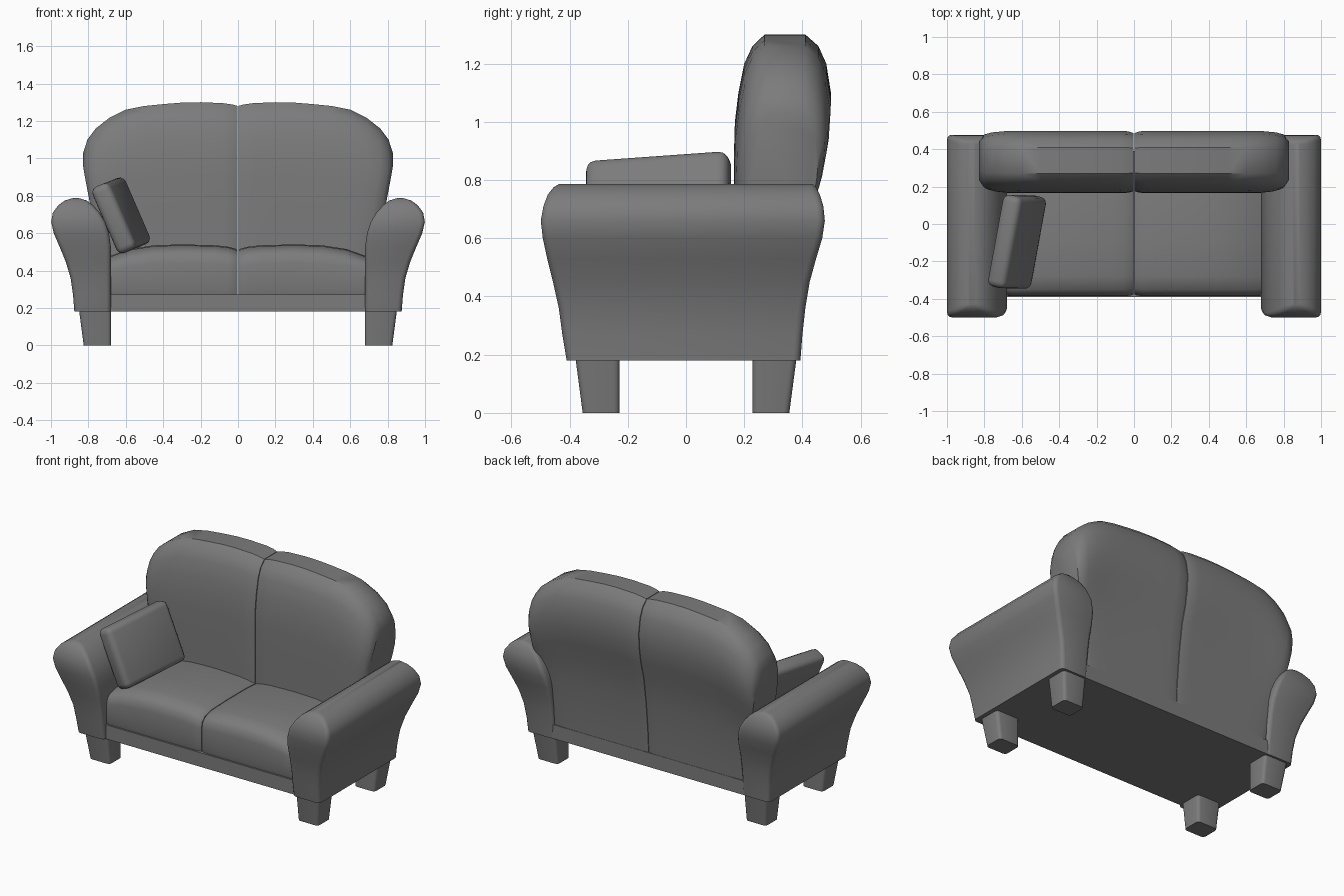
import bpy, bmesh, math
from mathutils import Matrix, Vector

cube = bpy.data.objects.get("Cube")
if cube:
    bpy.data.objects.remove(cube, do_unlink=True)

fabric = bpy.data.materials.new("dark grey fabric")
fabric.use_nodes = True
GREY = (0.2, 0.2, 0.2, 1)
fabric.diffuse_color = GREY
fabric.node_tree.nodes["Principled BSDF"].inputs["Base Color"].default_value = GREY


def finish(bm, name, angle=40):
    bmesh.ops.recalc_face_normals(bm, faces=bm.faces)
    mesh = bpy.data.meshes.new(name)
    bm.to_mesh(mesh)
    bm.free()
    mesh.materials.append(fabric)
    ob = bpy.data.objects.new(name, mesh)
    bpy.context.collection.objects.link(ob)
    bpy.ops.object.select_all(action='DESELECT')
    ob.select_set(True)
    bpy.context.view_layer.objects.active = ob
    bpy.ops.object.shade_smooth_by_angle(angle=math.radians(angle))
    return ob


def loft(name, rings, side=1, angle=40):
    """Skin closed rings of points and cap both ends; side=-1 mirrors in x."""
    bm = bmesh.new()
    loops = [[bm.verts.new((side * x, y, z)) for x, y, z in r] for r in rings]
    n = len(loops[0])
    for a, b in zip(loops, loops[1:]):
        for i in range(n):
            j = (i + 1) % n
            bm.faces.new((a[i], a[j], b[j], b[i]))
    bm.faces.new(loops[0])
    bm.faces.new(loops[-1])
    return finish(bm, name, angle)


def rounded_rect(x0, x1, y0, y1, z, r, steps=3):
    """Horizontal ring with rounded corners."""
    corners = [(x1 - r, y1 - r), (x0 + r, y1 - r), (x0 + r, y0 + r), (x1 - r, y0 + r)]
    ring = []
    for q, (cx, cy) in enumerate(corners):
        for k in range(steps + 1):
            a = math.pi / 2 * (q + k / steps)
            ring.append((cx + r * math.cos(a), cy + r * math.sin(a), z))
    return ring


def box(name, size, matrix, bevel, segments=3):
    bm = bmesh.new()
    bmesh.ops.create_cube(bm, size=1)
    bmesh.ops.scale(bm, vec=size, verts=bm.verts)
    if bevel:
        bmesh.ops.bevel(bm, geom=bm.edges[:], offset=bevel, segments=segments,
                        profile=0.5, affect='EDGES')
    bmesh.ops.transform(bm, matrix=matrix, verts=bm.verts)
    return finish(bm, name)


# Arm levels: z, inner x, outer x, front y, back y
ARM = [(.18, .68, .875, -.41, .393), (.27, .68, .882, -.425, .40),
       (.36, .68, .895, -.437, .41), (.45, .68, .922, -.457, .425),
       (.53, .68, .955, -.477, .447), (.60, .69, .985, -.492, .468),
       (.66, .71, .999, -.499, .477), (.71, .74, .99, -.49, .472),
       (.75, .775, .96, -.475, .46), (.775, .81, .925, -.455, .447),
       (.787, .85, .885, -.435, .435)]

# Back cushion side profile (y, z), and stations along x: x, top z, thickness
BACK = [(.17, .27), (.165, .6), (.165, .79), (.165, .9), (.168, 1.0), (.18, 1.1),
        (.2, 1.2), (.228, 1.26), (.27, 1.3), (.41, 1.3), (.455, 1.26), (.482, 1.2),
        (.498, 1.1), (.492, 1.0), (.475, .9), (.443, .79), (.415, .6), (.395, .4),
        (.388, .27)]
BACK_X = [(.002, 1.28, .93), (.03, 1.288, .985), (.08, 1.295, 1), (.2, 1.3, 1),
          (.3, 1.298, 1), (.4, 1.29, 1), (.5, 1.28, 1), (.6, 1.26, 1), (.69, 1.215, .99),
          (.76, 1.16, .95), (.805, 1.1, .88), (.828, 1.03, .74)]

# Seat cushion side profile and stations
SEAT = [(-.378, .265), (-.386, .3), (-.386, .44), (-.377, .485), (-.35, .515),
        (-.28, .535), (-.1, .54), (.1, .54), (.22, .53), (.22, .265)]
SEAT_X = [(.002, .51, .97), (.015, .517, .99), (.05, .527, 1), (.12, .535, 1),
          (.3, .54, 1), (.45, .535, 1), (.58, .515, 1), (.65, .49, 1), (.69, .475, .99)]


def cushion_rings(profile, stations, floor, top, mid, taper):
    """Side profiles along x, each scaled to its own height and thickness."""
    rings = []
    for x, t, s in stations:
        ring = []
        for y, z in profile:
            zz = floor + (z - floor) * (t - floor) / (top - floor)
            narrow = 1 - taper * max(0, .95 - zz)
            ring.append((x * narrow, mid + (y - mid) * s, zz))
        rings.append(ring)
    return rings


for side, label in ((1, "left"), (-1, "right")):
    loft(label + "_arm", [rounded_rect(i, o, f, b, z, min(.025, (o - i) * .3))
                          for z, i, o, f, b in ARM], side, 50)
    loft(label + "_back_cushion", cushion_rings(BACK, BACK_X, .27, 1.3, .33, .23), side)
    loft(label + "_seat_cushion", cushion_rings(SEAT, SEAT_X, .265, .54, 0, 0), side)
    # Legs taper on their outward faces
    for front, end in ((-1, "front"), (1, "back")):
        rings = []
        for z, out_x, out_y in ((0, .825, .355), (.19, .85, .38)):
            y0, y1 = sorted((front * .228, front * out_y))
            rings.append(rounded_rect(.678, out_x, y0, y1, z, .02))
        loft(f"{label}_{end}_leg", rings, side)

# Base rail under the cushions
box("base_rail", (1.4, .78, .092), Matrix.Translation((0, 0, .226)), 0)

# Loose pillow leaning on the right arm
along = Vector((.18, .98, .07)).normalized()
down = Vector((.4, 0, -.917))
down = (down - along * down.dot(along)).normalized()
normal = along.cross(down)
turn = Matrix((normal, along, down)).transposed().to_4x4()
box("pillow", (.11, .5, .385), Matrix.Translation((-.625, -.095, .695)) @ turn, .035)
